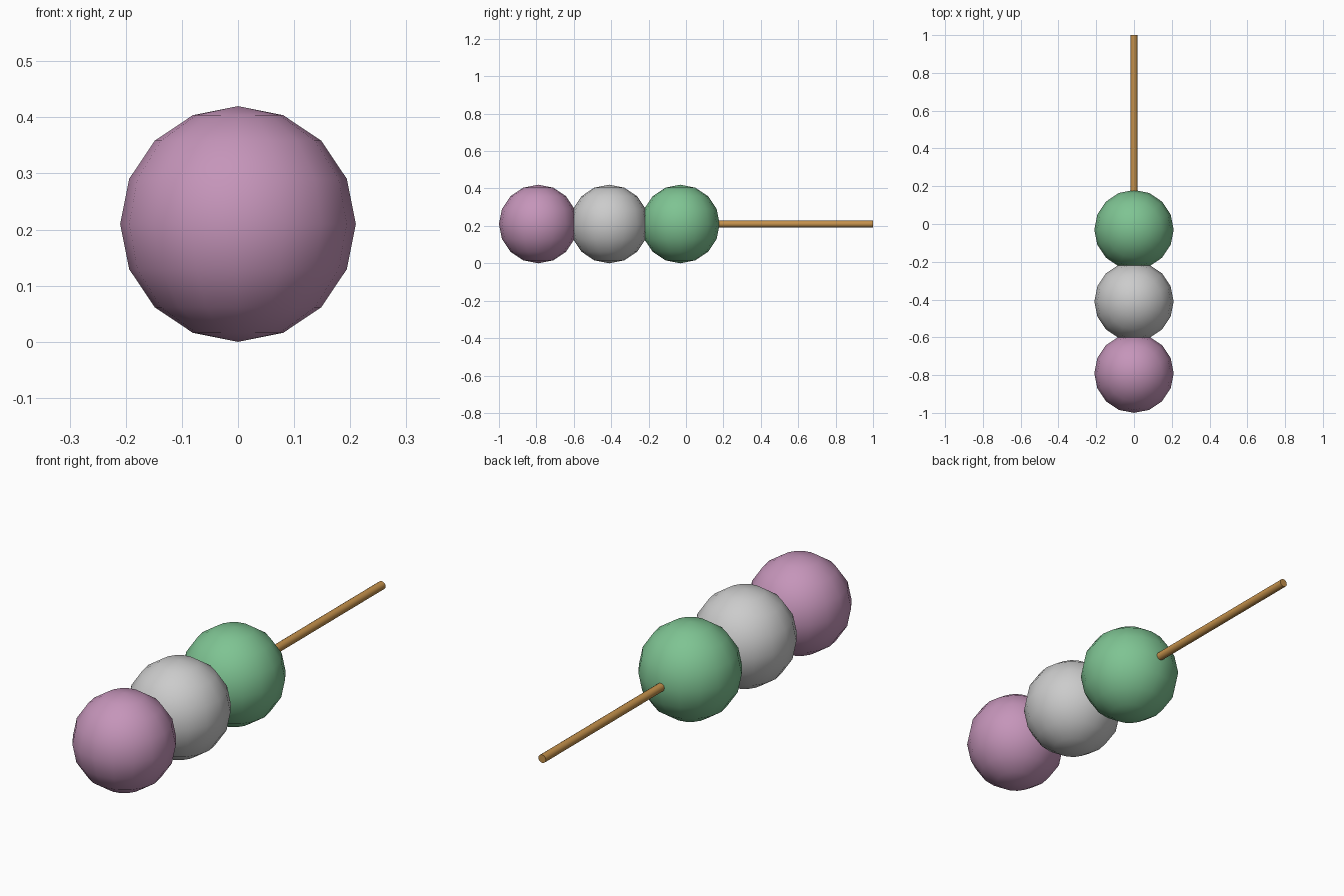
import bpy
from math import radians

if "Cube" in bpy.data.objects:
    bpy.data.objects.remove(bpy.data.objects["Cube"])

R = 0.21


def paint(obj, color):
    mat = bpy.data.materials.new(obj.name + "_color")
    mat.diffuse_color = (*color, 1)
    mat.use_nodes = True
    mat.node_tree.nodes["Principled BSDF"].inputs["Base Color"].default_value = mat.diffuse_color
    obj.data.materials.append(mat)


def dumpling(name, y, color=None):
    bpy.ops.mesh.primitive_uv_sphere_add(segments=16, ring_count=8, radius=R, location=(0, y, R))
    obj = bpy.context.object
    obj.name = name
    bpy.ops.object.shade_smooth()
    if color:
        paint(obj, color)


# Three round dumplings in a row
dumpling("pink_dumpling", -0.79, (0.56, 0.30, 0.49))
dumpling("white_dumpling", -0.41)
dumpling("green_dumpling", -0.03, (0.21, 0.55, 0.29))

# Wooden skewer through the dumplings
start, end = -0.85, 1.0
bpy.ops.mesh.primitive_cylinder_add(vertices=16, radius=0.018, depth=end - start,
                                    location=(0, (start + end) / 2, R),
                                    rotation=(radians(90), 0, 0))
skewer = bpy.context.object
skewer.name = "skewer"
bpy.ops.object.shade_smooth_by_angle(angle=radians(40))
paint(skewer, (0.55, 0.28, 0.07))
